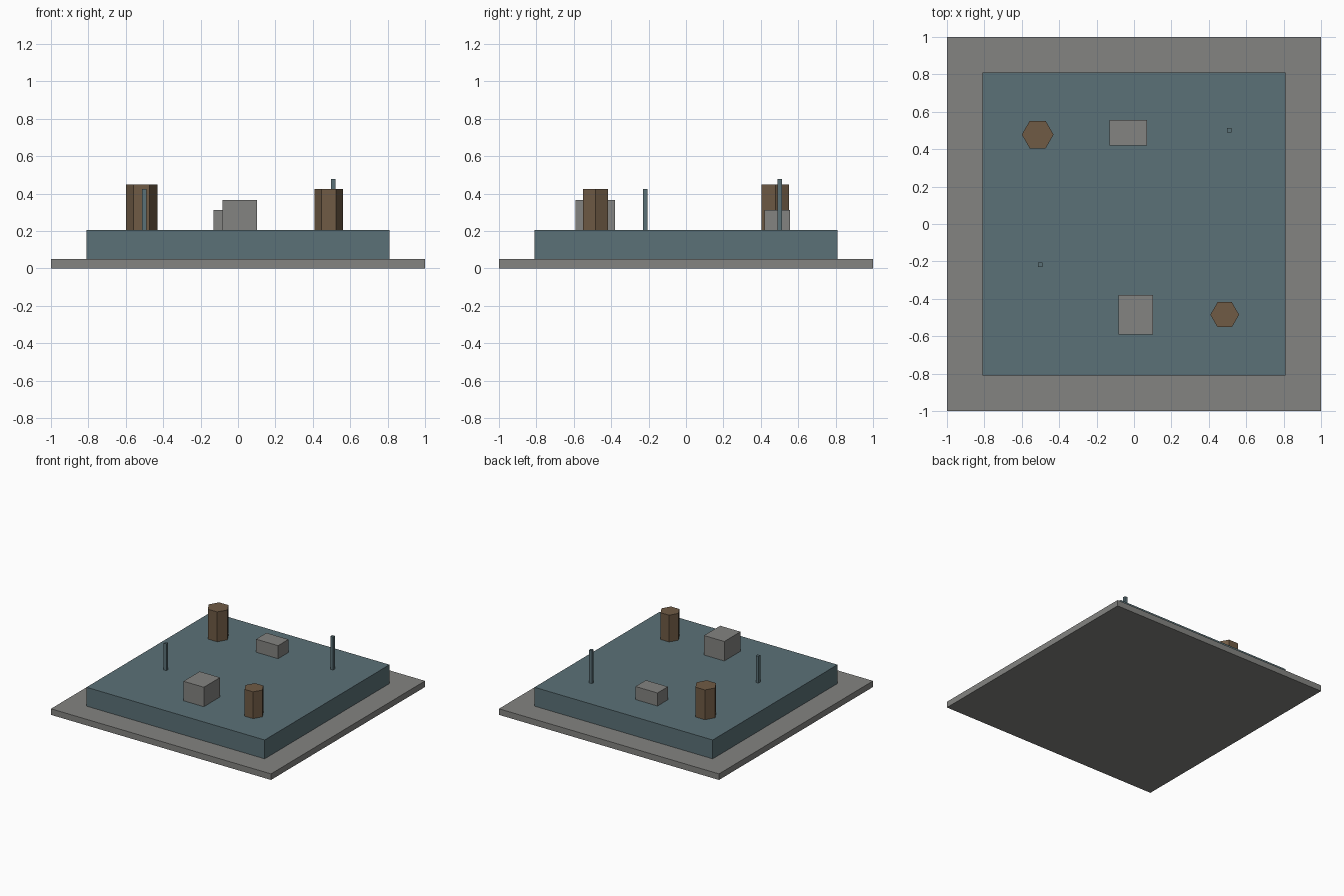
import bpy
import bmesh
from math import cos, sin, pi

cube = bpy.data.objects.get("Cube")
if cube:
    bpy.data.objects.remove(cube, do_unlink=True)


def material(name, rgb):
    mat = bpy.data.materials.new(name)
    mat.use_nodes = True
    mat.diffuse_color = (*rgb, 1)
    mat.node_tree.nodes["Principled BSDF"].inputs["Base Color"].default_value = (*rgb, 1)
    return mat


STONE = material("stone grey", (0.23, 0.23, 0.22))
SLATE = material("slate blue", (0.105, 0.165, 0.185))
WOOD = material("wood brown", (0.16, 0.105, 0.06))


def prism(name, outline, z0, z1, mat):
    """Extrude a flat outline from z0 up to z1."""
    bm = bmesh.new()
    face = bm.faces.new([bm.verts.new((x, y, z0)) for x, y in outline])
    top = bmesh.ops.extrude_face_region(bm, geom=[face], use_keep_orig=True)["geom"]
    for v in top:
        if isinstance(v, bmesh.types.BMVert):
            v.co.z = z1
    bmesh.ops.recalc_face_normals(bm, faces=bm.faces)
    mesh = bpy.data.meshes.new(name)
    bm.to_mesh(mesh)
    bm.free()
    mesh.materials.append(mat)
    obj = bpy.data.objects.new(name, mesh)
    bpy.context.collection.objects.link(obj)
    return obj


def box(name, x, y, width, depth, z0, z1, mat):
    w, d = width / 2, depth / 2
    corners = [(x - w, y - d), (x + w, y - d), (x + w, y + d), (x - w, y + d)]
    return prism(name, corners, z0, z1, mat)


def hexagon(name, x, y, radius, z0, z1, mat):
    ring = [(x + radius * cos(i * pi / 3), y + radius * sin(i * pi / 3)) for i in range(6)]
    return prism(name, ring, z0, z1, mat)


# Stepped ground: wide slab with a raised block
SLAB, DECK = 0.05, 0.205
box("base_slab", 0, 0, 2, 2, 0, SLAB, STONE)
box("raised_platform", 0, 0, 1.62, 1.62, SLAB, DECK, SLATE)

# Stone blocks
box("front_stone_block", 0.01, -0.485, 0.185, 0.21, DECK, 0.365, STONE)
box("back_stone_block", -0.03, 0.488, 0.2, 0.135, DECK, 0.312, STONE)

# Hexagonal wooden stumps
hexagon("back_stump", -0.515, 0.478, 0.085, DECK, 0.45, WOOD)
hexagon("front_stump", 0.485, -0.485, 0.077, DECK, 0.425, WOOD)

# Thin posts
box("back_post", 0.508, 0.502, 0.024, 0.024, DECK, 0.477, SLATE)
box("front_post", -0.502, -0.218, 0.024, 0.024, DECK, 0.425, SLATE)
